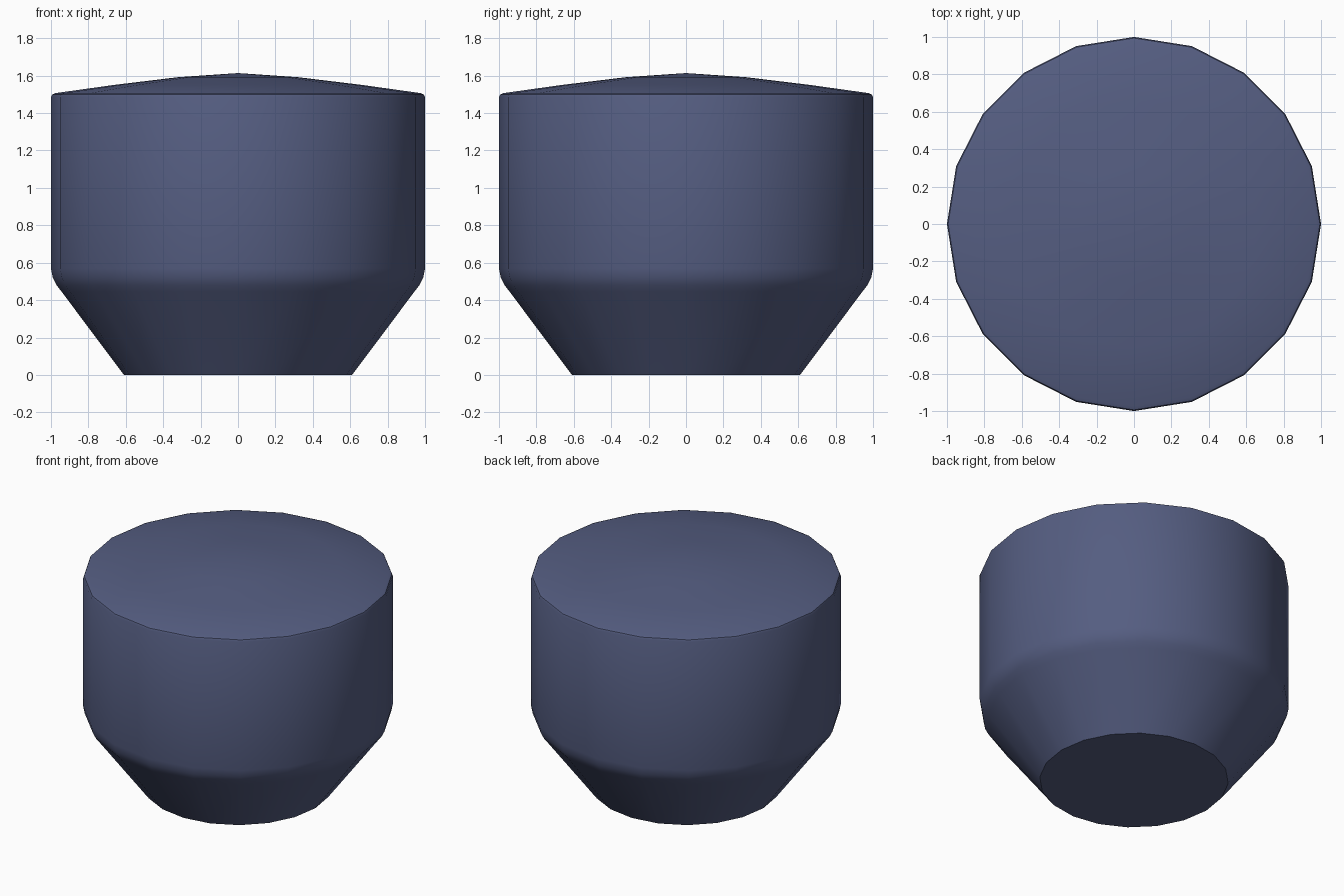
import bpy, bmesh, math

if "Cube" in bpy.data.objects:
    bpy.data.objects.remove(bpy.data.objects["Cube"])

SIDES = 20

# Half profile (radius, height) from base edge to just below the apex
profile = [
    (0.61, 0.0), (0.943, 0.445), (0.97, 0.48), (0.99, 0.52), (1.0, 0.57),
    (1.0, 1.485), (0.994, 1.499), (0.975, 1.507),
    (0.66, 1.551), (0.32, 1.592),
]
apex_height = 1.614

bm = bmesh.new()
rings = []
for r, z in profile:
    rings.append([bm.verts.new((r * math.cos(2 * math.pi * i / SIDES),
                                r * math.sin(2 * math.pi * i / SIDES), z))
                  for i in range(SIDES)])

# Side walls
for low, high in zip(rings, rings[1:]):
    for i in range(SIDES):
        j = (i + 1) % SIDES
        bm.faces.new((low[i], low[j], high[j], high[i]))

# Flat base and shallow domed top
bm.faces.new(rings[0][::-1])
apex = bm.verts.new((0, 0, apex_height))
for i in range(SIDES):
    bm.faces.new((rings[-1][i], rings[-1][(i + 1) % SIDES], apex))

mesh = bpy.data.meshes.new("domed_knob")
bm.to_mesh(mesh)
bm.free()
knob = bpy.data.objects.new("domed_knob", mesh)
bpy.context.collection.objects.link(knob)

# Dark blue finish
mat = bpy.data.materials.new("dark_blue")
mat.diffuse_color = (0.09, 0.11, 0.22, 1)
mat.use_nodes = True
mat.node_tree.nodes["Principled BSDF"].inputs["Base Color"].default_value = mat.diffuse_color
mesh.materials.append(mat)

# Smooth body, crisp base edge
bpy.context.view_layer.objects.active = knob
knob.select_set(True)
bpy.ops.object.shade_smooth_by_angle(angle=math.radians(40))
